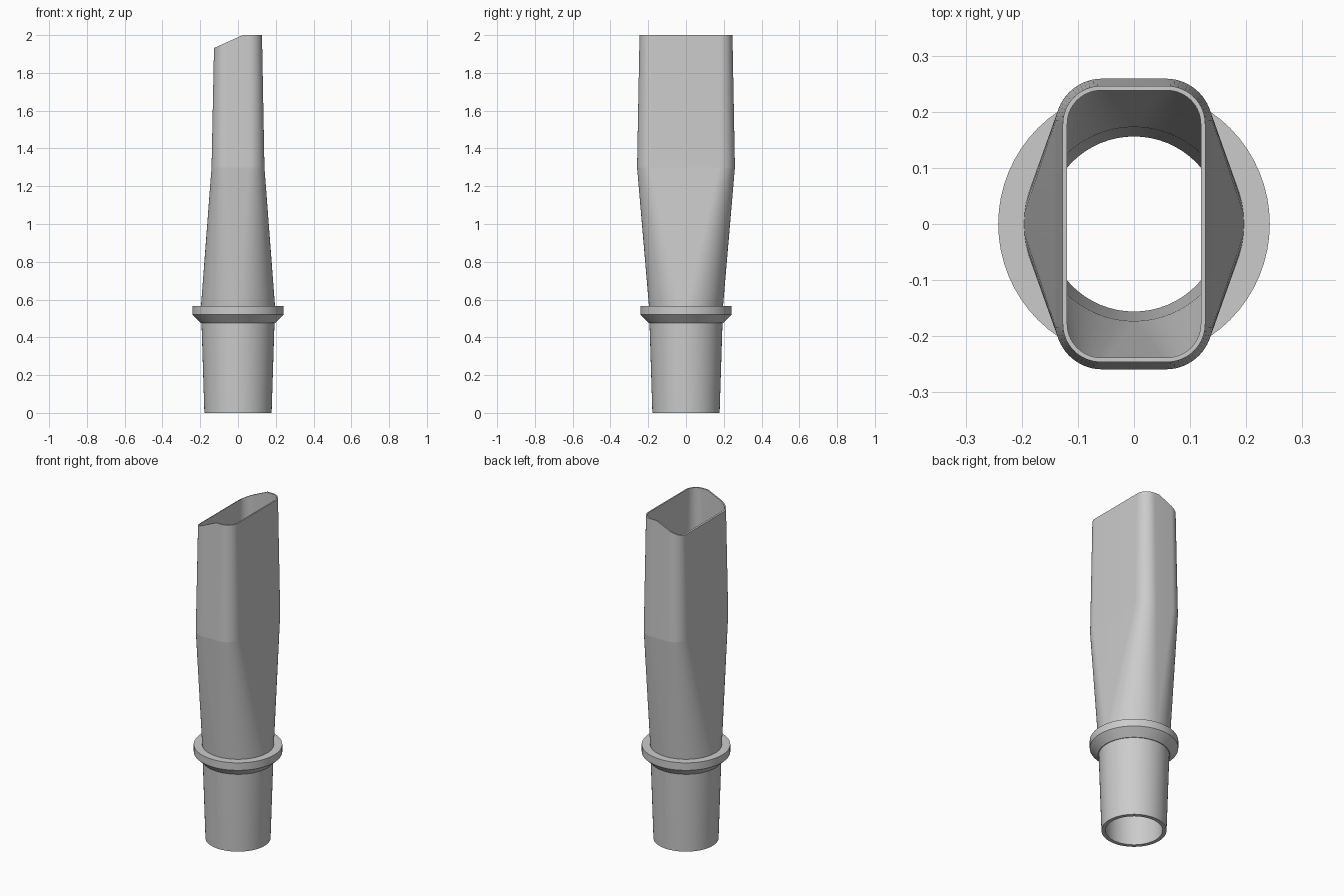
import bpy, bmesh, math

cube = bpy.data.objects.get("Cube")
if cube:
    bpy.data.objects.remove(cube, do_unlink=True)

grey = bpy.data.materials.new("light grey plastic")
grey.use_nodes = True
colour = (0.6, 0.6, 0.6, 1)
grey.diffuse_color = colour
grey.node_tree.nodes["Principled BSDF"].inputs["Base Color"].default_value = colour

STEPS = 16      # segments per rounded corner
KINK = 0.42     # where the slanted mouth meets the level rim, along the flat


def section(hx, hy, r):
    """Rounded rectangle outline; a circle when hx == hy == r."""
    pts = []
    for q, (sx, sy) in enumerate([(1, 1), (-1, 1), (-1, -1), (1, -1)]):
        cx, cy = sx * (hx - r), sy * (hy - r)
        for i in range(STEPS + 1):
            a = math.pi / 2 * (q + i / STEPS)
            pts.append((cx + r * math.cos(a), cy + r * math.sin(a)))
        if q in (0, 2):
            pts.append((KINK * (hx - r), sy * hy))
    return pts


def circle(r, z):
    return [(x, y, z) for x, y in section(r, r, r)]


def box(hx, hy, r, z):
    return [(x, y, z) for x, y in section(hx, hy, r)]


def mouth(hx, hy, r):
    """Top outline, level on the left and sloping down to the right."""
    return [(x, y, 2.0 - max(0, 0.025 - x) * 0.45) for x, y in section(hx, hy, r)]


def loft(name, rings):
    """Skin a closed loop of outlines, with crisp edges along each outline."""
    bm = bmesh.new()
    loops = [[bm.verts.new(p) for p in ring] for ring in rings]
    n = len(loops[0])
    for k, a in enumerate(loops):
        b = loops[(k + 1) % len(loops)]
        for i in range(n):
            j = (i + 1) % n
            bm.faces.new((a[i], a[j], b[j], b[i])).smooth = True
    for loop in loops:
        for i in range(n):
            edge = bm.edges.get((loop[i], loop[(i + 1) % n]))
            edge.smooth = False
    bmesh.ops.remove_doubles(bm, verts=bm.verts[:], dist=1e-5)
    bmesh.ops.recalc_face_normals(bm, faces=bm.faces[:])
    mesh = bpy.data.meshes.new(name)
    bm.to_mesh(mesh)
    bm.free()
    mesh.materials.append(grey)
    obj = bpy.data.objects.new(name, mesh)
    bpy.context.collection.objects.link(obj)
    return obj


# Hollow body: round socket, transition, flattened nozzle, then back down inside
loft("nozzle_body", [
    circle(0.178, 0),
    circle(0.196, 0.565),
    box(0.14, 0.259, 0.083, 1.3),
    mouth(0.127, 0.246, 0.068),
    mouth(0.119, 0.238, 0.06),
    box(0.13, 0.249, 0.073, 1.3),
    circle(0.173, 0.565),
    circle(0.156, 0),
])

# Stop collar with a bevelled underside
loft("stop_collar", [
    circle(0.185, 0.475),
    circle(0.197, 0.475),
    circle(0.242, 0.52),
    circle(0.242, 0.565),
    circle(0.185, 0.565),
])
